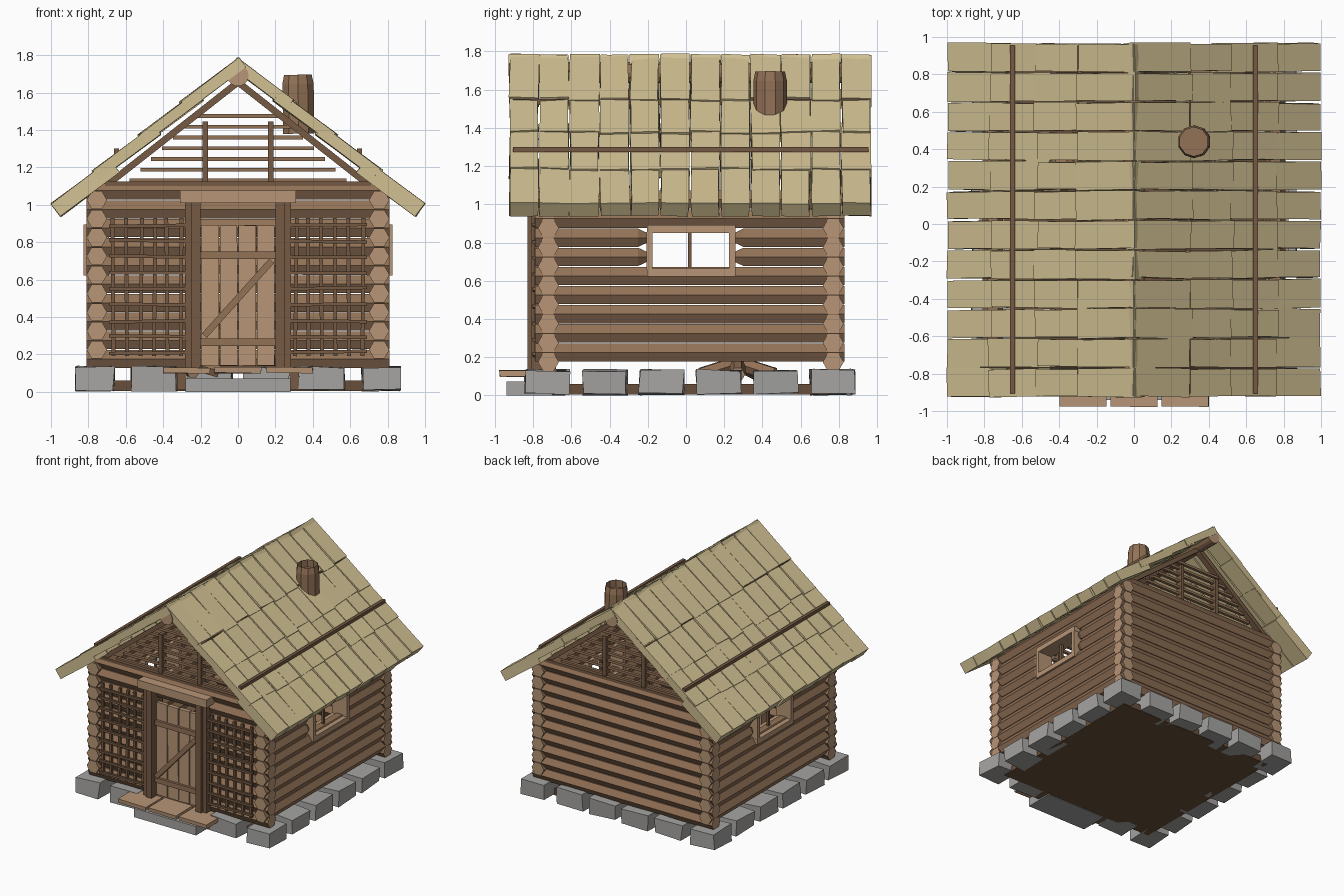
import bpy, bmesh, math, random
from mathutils import Vector, Matrix

random.seed(4)
if "Cube" in bpy.data.objects:
    bpy.data.objects.remove(bpy.data.objects["Cube"])


def material(name, rgb):
    lin = [((c / 255 + 0.055) / 1.055) ** 2.4 for c in rgb] + [1]
    m = bpy.data.materials.new(name)
    m.use_nodes = True
    m.diffuse_color = lin
    m.node_tree.nodes["Principled BSDF"].inputs["Base Color"].default_value = lin
    return m


BARK = material("bark brown", (146, 113, 86))
CUT = material("cut wood", (183, 149, 118))
DARK = material("dark timber", (118, 91, 68))
STRAW = material("straw thatch", (209, 192, 146))
STONE = material("grey stone", (165, 164, 162))
EARTH = material("floor brown", (104, 79, 58))


def finish(name, bm, *mats):
    bmesh.ops.recalc_face_normals(bm, faces=bm.faces)
    mesh = bpy.data.meshes.new(name)
    bm.to_mesh(mesh)
    bm.free()
    for m in mats:
        mesh.materials.append(m)
    bpy.context.scene.collection.objects.link(bpy.data.objects.new(name, mesh))


def block(bm, centre, size, rot=None, jitter=0):
    mat = Matrix.Translation(centre) @ (rot or Matrix()) @ Matrix.Diagonal((*size, 1))
    for v in bmesh.ops.create_cube(bm, size=1, matrix=mat)["verts"]:
        v.co += Vector([random.uniform(-jitter, jitter) for _ in range(3)])


def box(bm, x, y, z, jitter=0):
    lo, hi = Vector((x[0], y[0], z[0])), Vector((x[1], y[1], z[1]))
    block(bm, (lo + hi) / 2, hi - lo, None, jitter)


def bar(bm, a, b, w, h):
    # straight square timber from a to b
    a, b = Vector(a), Vector(b)
    rot = (b - a).to_track_quat('X', 'Z').to_matrix().to_4x4()
    block(bm, (a + b) / 2, ((b - a).length, w, h), rot)


def log(bm, a, b, r, sides=6, taper_a=1, taper_b=1):
    # round timber with cut ends in material slot 1; a tapered end is whittled
    a, b = Vector(a), Vector(b)
    d = (b - a).normalized()
    u = d.cross(Vector((0, 0, 1)))
    u = u.normalized() if u.length > 0.01 else Vector((1, 0, 0))
    v = d.cross(u)
    stations = [(a, r * taper_a), (a + d * 0.05, r), (b - d * 0.05, r), (b, r * taper_b)]
    rings = []
    for p, rad in stations:
        angles = [math.tau * k / sides for k in range(sides)]
        rings.append([bm.verts.new(p + (u * math.cos(t) + v * math.sin(t)) * rad) for t in angles])
    for lower, upper in zip(rings, rings[1:]):
        for k in range(sides):
            j = (k + 1) % sides
            bm.faces.new((lower[k], lower[j], upper[j], upper[k]))
    for cap in (rings[0], rings[-1]):
        bm.faces.new(cap).material_index = 1


FRONT, BACK, WALL_X, R = -0.72, 0.77, 0.755, 0.055

# Foundation stones and floor
bm = bmesh.new()
for k in range(6):
    c = -0.725 + k * 0.298
    for s in (-1, 1):
        box(bm, (s * 0.765 - 0.1, s * 0.765 + 0.1), (c - 0.115, c + 0.115), (0.008, 0.132), 0.008)
    if 0 < k < 5:
        x = -0.745 + k * 0.298
        box(bm, (x - 0.12, x + 0.12), (0.67, 0.87), (0.008, 0.132), 0.008)
        if k in (1, 4):
            box(bm, (x - 0.12, x + 0.12), (-0.83, -0.63), (0.008, 0.132), 0.008)
finish("foundation_stones", bm, STONE)

bm = bmesh.new()
box(bm, (-0.73, 0.73), (-0.7, 0.75), (0.005, 0.06))
finish("floor", bm, EARTH)

# Door step
bm = bmesh.new()
box(bm, (-0.28, 0.28), (-0.94, -0.7), (0, 0.072))
finish("step_stone", bm, STONE)
bm = bmesh.new()
for x in (-0.275, 0, 0.275):
    box(bm, (x - 0.125, x + 0.125), (-0.975, -0.76), (0.1, 0.13), 0.003)
finish("step_planks", bm, CUT)
bm = bmesh.new()
for x in (-0.3, 0.3):
    box(bm, (x - 0.025, x + 0.025), (-0.82, -0.7), (0.01, 0.1))
finish("step_supports", bm, DARK)

# Side walls, with two rows split by the window
bm = bmesh.new()
for s in (-1, 1):
    x = s * WALL_X
    for i in range(9):
        z = 0.225 + i * 0.1
        if i in (5, 6):
            log(bm, (x, -0.79, z), (x, -0.2, z), R, taper_b=0.5)
            log(bm, (x, 0.25, z), (x, 0.83, z), R, taper_a=0.5)
        else:
            log(bm, (x, -0.79, z), (x, 0.83, z), R)
finish("side_wall_logs", bm, BARK, CUT)

# Back wall and front wall, which is split by the doorway
bm = bmesh.new()
for i in range(10):
    z = 0.175 + i * 0.1
    log(bm, (-0.81, BACK, z), (0.81, BACK, z), R)
    if i < 8:
        for s in (-1, 1):
            log(bm, (s * 0.26, FRONT, z), (s * 0.81, FRONT, z), R)
    else:
        log(bm, (-0.81, FRONT, z), (0.81, FRONT, z), R)
finish("end_wall_logs", bm, BARK, CUT)

# Window frames
bm = bmesh.new()
mullions = bmesh.new()
for s in (-1, 1):
    xs = sorted((s * 0.69, s * 0.825))
    for z in (0.643, 0.872):
        box(bm, xs, (-0.205, 0.26), (z - 0.021, z + 0.021))
    for y in (-0.19, 0.242):
        box(bm, xs, (y - 0.016, y + 0.016), (0.66, 0.855))
    box(mullions, sorted((s * 0.745, s * 0.765)), (0.01, 0.03), (0.66, 0.855))
finish("window_frames", bm, CUT)
finish("window_mullions", mullions, DARK)

# Wattle lattice beside the door
bm = bmesh.new()
for s in (-1, 1):
    for k in range(6):
        x = s * (0.305 + k * 0.072)
        bar(bm, (x, -0.783, 0.19), (x + random.uniform(-0.01, 0.01), -0.783, 0.93), 0.02, 0.02)
    for k in range(9):
        z = 0.21 + k * 0.085
        bar(bm, (s * 0.28, -0.795, z), (s * 0.69, -0.795, z + random.uniform(-0.008, 0.008)), 0.018, 0.018)
finish("wattle_lattice", bm, DARK)

# Door frame and door
bm = bmesh.new()
for s in (-1, 1):
    box(bm, sorted((s * 0.2, s * 0.25)), (-0.83, -0.68), (0.13, 1.01))
    box(bm, sorted((s * 0.25, s * 0.283)), (-0.81, -0.68), (0.13, 1.01))
finish("door_posts", bm, DARK)
bm = bmesh.new()
box(bm, (-0.31, 0.31), (-0.85, -0.7), (1.01, 1.075))
finish("door_lintel", bm, CUT)
bm = bmesh.new()
for k in range(4):
    x = -0.15 + k * 0.1
    box(bm, (x - 0.047, x + 0.047), (-0.765, -0.735), (0.14, 0.89), 0.002)
finish("door_planks", bm, CUT)
bm = bmesh.new()
for z in (0.265, 0.73):
    box(bm, (-0.2, 0.2), (-0.785, -0.76), (z - 0.02, z + 0.02))
bar(bm, (-0.18, -0.79, 0.3), (0.18, -0.79, 0.7), 0.03, 0.035)
finish("door_braces", bm, BARK)

# Open gables: plate, slats, posts and rafters
slats, posts = bmesh.new(), bmesh.new()
for y in (FRONT, BACK):
    box(posts, (-0.71, 0.71), (y - 0.04, y + 0.04), (1.06, 1.125))
    for k in range(7):
        z, half = 1.13 + k * 0.0575, 0.58 - k * 0.058
        box(slats, (-half, half), (y - 0.012, y + 0.012), (z - 0.01, z + 0.01))
    for s in (-1, 1):
        x = s * 0.175
        box(posts, (x - 0.015, x + 0.015), (y - 0.03, y + 0.03), (1.11, 1.445))
        bar(posts, (0, y, 1.655), (s * 0.72, y, 1.09), 0.05, 0.035)
finish("gable_slats", slats, BARK)
finish("gable_posts_and_rafters", posts, DARK)

# Ridge log
bm = bmesh.new()
log(bm, (0, -0.925, 1.69), (0, 0.965, 1.69), 0.057, 14)
finish("ridge_log", bm, BARK, CUT)

# Thatch bundles in four overlapping rows on each slope
pitch = math.atan(0.79)
co, si = math.cos(pitch), math.sin(pitch)
rows = [(0, 0.39), (0.29, 0.67), (0.58, 0.98), (0.88, 1.27)]
bm = bmesh.new()
for s in (-1, 1):
    down, up = Vector((s * co, 0, -si)), Vector((s * si, 0, co))
    rot = Matrix((down, Vector((0, s, 0)), up)).transposed().to_4x4()
    for r, (top, end) in enumerate(rows):
        thick = 0.085 if r == 3 else 0.06
        for k in range(12):
            y = -0.848 + k * 0.158
            tail = end + (random.uniform(-0.015, 0.012) if r < 3 else random.uniform(-0.004, 0.004))
            centre = Vector((0, y, 1.79)) + down * (top + tail) / 2 - up * (thick / 2 + 0.002)
            lean = Matrix.Rotation(-0.03, 4, 'Y') @ Matrix.Rotation(random.uniform(-0.015, 0.015), 4, 'Z')
            block(bm, centre, (tail - top, random.uniform(0.143, 0.156), thick), rot @ lean, 0.004)
finish("thatch_roof", bm, STRAW)

# Poles on and under the thatch
bm = bmesh.new()
for s in (-1, 1):
    bar(bm, (s * 0.65, -0.905, 1.287), (s * 0.65, 0.955, 1.287), 0.025, 0.025)
    bar(bm, (s * 0.29, -0.905, 1.535), (s * 0.29, 0.955, 1.535), 0.025, 0.03)
finish("roof_poles", bm, DARK)

# Chimney with a sunken mouth
bm = bmesh.new()
log(bm, (0.325, 0.44, 1.38), (0.32, 0.44, 1.695), 0.088, 10, taper_b=0.88)
bm.faces.ensure_lookup_table()
mouth = bm.faces[-1]
bmesh.ops.inset_individual(bm, faces=[mouth], thickness=0.012)
mouth.material_index = 0
hole = bmesh.ops.extrude_face_region(bm, geom=[mouth])
bmesh.ops.translate(bm, vec=(0, 0, -0.06), verts=[g for g in hole["geom"] if isinstance(g, bmesh.types.BMVert)])
bmesh.ops.delete(bm, geom=[mouth], context='FACES_ONLY')
finish("chimney", bm, BARK, CUT)

# Firewood on the floor inside
bm = bmesh.new()
for k in range(5):
    t = math.tau * k / 5
    log(bm, (-0.3 + 0.2 * math.cos(t), 0.27 + 0.2 * math.sin(t), 0.11), (-0.3, 0.27, 0.17), 0.04)
finish("firewood", bm, BARK, CUT)
